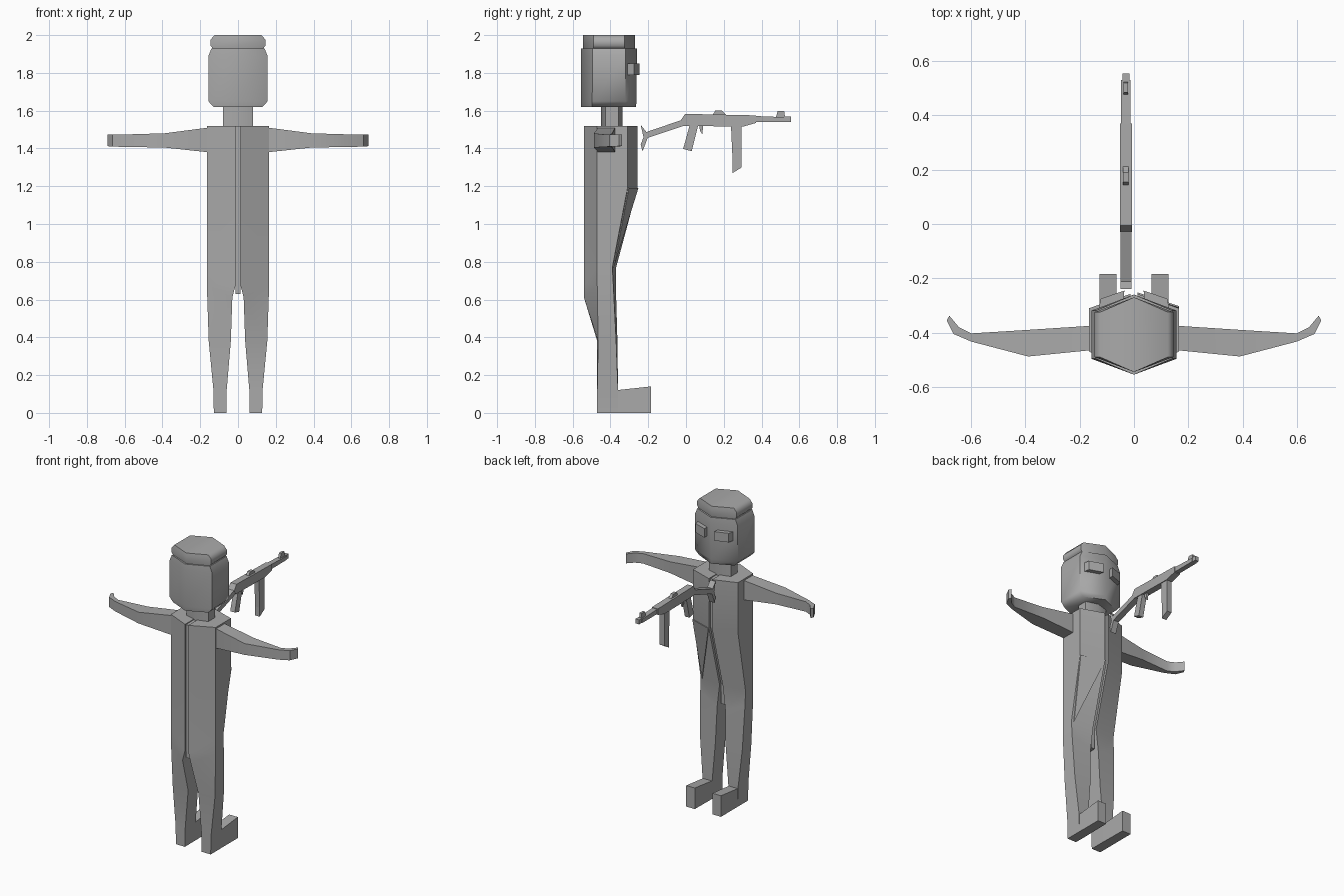
import bpy, bmesh, math

grey = bpy.data.materials.new("plain_grey")
grey.diffuse_color = (0.4, 0.4, 0.4, 1)


def loft(name, rings, mirror=False, smooth=None):
    """Skin a list of equal-length point rings and cap both ends."""
    bm = bmesh.new()
    rows = [[bm.verts.new(p) for p in ring] for ring in rings]
    n = len(rows[0])
    for a, b in zip(rows, rows[1:]):
        for i in range(n):
            j = (i + 1) % n
            bm.faces.new((a[i], a[j], b[j], b[i]))
    bm.faces.new(rows[0])
    bm.faces.new(rows[-1][::-1])
    if mirror:
        copy = bmesh.ops.duplicate(bm, geom=bm.verts[:] + bm.edges[:] + bm.faces[:])["geom"]
        for v in copy:
            if isinstance(v, bmesh.types.BMVert):
                v.co.x *= -1
    bmesh.ops.recalc_face_normals(bm, faces=bm.faces[:])
    mesh = bpy.data.meshes.new(name)
    bm.to_mesh(mesh)
    bm.free()
    mesh.materials.append(grey)
    ob = bpy.data.objects.new(name, mesh)
    bpy.context.collection.objects.link(ob)
    if smooth:
        bpy.ops.object.select_all(action='DESELECT')
        ob.select_set(True)
        bpy.context.view_layer.objects.active = ob
        bpy.ops.object.shade_smooth_by_angle(angle=math.radians(smooth))
    return ob


def side_plate(name, profile, x0, x1):
    """Extrude a (y, z) outline across x."""
    return loft(name, [[(x, y, z) for y, z in profile] for x in (x0, x1)])


def hexagon(w, back, front, z_side, z_mid):
    """Hexagon with points at the back and front, its sides at their own height."""
    c, h = (back + front) / 2, (front - back) * 0.3
    return [(0, back, z_mid), (w, c - h, z_side), (w, c + h, z_side),
            (0, front, z_mid), (-w, c + h, z_side), (-w, c - h, z_side)]


# Torso and legs: one half, mirrored with a narrow centre seam
loft("torso_and_legs", [
    [(0.012, -0.54, 1.52), (0.165, -0.47, 1.52), (0.165, -0.31, 1.52), (0.012, -0.257, 1.52)],
    [(0.012, -0.54, 1.19), (0.165, -0.47, 1.19), (0.165, -0.31, 1.19), (0.012, -0.257, 1.19)],
    [(0.012, -0.54, 0.68), (0.165, -0.47, 0.77), (0.165, -0.39, 0.77), (0.012, -0.37, 0.77)],
    [(0.03, -0.54, 0.61), (0.165, -0.47, 0.68), (0.165, -0.385, 0.68), (0.03, -0.37, 0.62)],
    [(0.038, -0.47, 0.38), (0.155, -0.465, 0.38), (0.155, -0.37, 0.38), (0.038, -0.363, 0.38)],
    [(0.06, -0.47, 0.12), (0.13, -0.47, 0.12), (0.13, -0.36, 0.12), (0.06, -0.36, 0.12)],
    [(0.062, -0.47, 0.0), (0.128, -0.47, 0.0), (0.128, -0.36, 0.0), (0.062, -0.36, 0.0)],
], mirror=True, smooth=55)

# Filling behind the seam
side_plate("seam_strip", [(-0.53, 1.515), (-0.275, 1.515), (-0.275, 1.19), (-0.385, 0.77),
                          (-0.385, 0.64), (-0.53, 0.63)], -0.013, 0.013)

# Loose triangular flap on one side of the jacket
loft("jacket_flap", [
    [(0.165, -0.308, 1.19), (0.012, -0.257, 1.19), (0.15, -0.387, 0.77)],
    [(0.165, -0.302, 1.19), (0.012, -0.252, 1.19), (0.15, -0.382, 0.77)],
])

# Feet
loft("feet", [
    [(0.062, -0.37, 0), (0.128, -0.37, 0), (0.128, -0.37, 0.12), (0.062, -0.37, 0.12)],
    [(0.065, -0.185, 0), (0.128, -0.185, 0), (0.128, -0.185, 0.14), (0.065, -0.185, 0.14)],
], mirror=True)

# Arms: x, back y, front y, bottom z, top z at each station
arm = [(0.16, -0.465, -0.375, 0, 1.38, 1.51), (0.39, -0.488, -0.39, 0, 1.405, 1.48),
       (0.60, -0.433, -0.403, 0, 1.408, 1.474), (0.665, -0.405, -0.38, -0.02, 1.41, 1.474),
       (0.69, -0.355, -0.338, -0.01, 1.412, 1.474)]
loft("arms", [[(x, b, z0), (x + dx, f, z0), (x + dx, f, z1), (x, b, z1)]
              for x, b, f, dx, z0, z1 in arm], mirror=True, smooth=40)

# Neck
loft("neck", [hexagon(0.08, -0.45, -0.335, z, z) for z in (1.50, 1.64)], smooth=65)

# Head and cap
loft("head", [hexagon(0.13, -0.555, -0.265, 1.62, 1.62), hexagon(0.157, -0.555, -0.262, 1.65, 1.65),
              hexagon(0.157, -0.555, -0.26, 1.89, 1.89), hexagon(0.14, -0.555, -0.26, 1.93, 1.93)],
     smooth=65)
loft("cap", [hexagon(0.13, -0.545, -0.27, 1.925, 1.925), hexagon(0.146, -0.545, -0.27, 1.945, 1.945),
             hexagon(0.146, -0.545, -0.27, 1.975, 1.975), hexagon(0.125, -0.545, -0.27, 2.0, 2.0)],
     smooth=65)

# Goggle lenses, angled along the face
lens = [(0.035, -0.245), (0.122, -0.275), (0.13, -0.31), (0.04, -0.28)]
loft("goggles", [[(x, y, z) for x, y in lens] for z in (1.79, 1.85)], mirror=True)

# Gun, built from side outlines
side_plate("gun_butt", [(-0.24, 1.525), (-0.212, 1.49), (-0.203, 1.455), (-0.23, 1.385),
                        (-0.24, 1.42), (-0.225, 1.46)], -0.05, -0.01)
side_plate("gun_stock_strut", [(-0.215, 1.485), (-0.025, 1.55), (-0.01, 1.52), (-0.205, 1.455)],
           -0.05, -0.01)
side_plate("gun_receiver", [(-0.03, 1.545), (-0.005, 1.583), (0.37, 1.575), (0.37, 1.535),
                            (0.30, 1.515), (-0.01, 1.52)], -0.052, -0.008)
side_plate("gun_barrel", [(0.36, 1.572), (0.53, 1.565), (0.53, 1.54), (0.36, 1.54)],
           -0.047, -0.013)
side_plate("gun_muzzle", [(0.52, 1.57), (0.555, 1.57), (0.555, 1.54), (0.52, 1.54)],
           -0.043, -0.017)
side_plate("gun_front_sight", [(0.475, 1.56), (0.485, 1.598), (0.52, 1.598), (0.525, 1.56)],
           -0.038, -0.022)
side_plate("gun_rear_sight", [(0.14, 1.575), (0.155, 1.6), (0.19, 1.6), (0.215, 1.575)],
           -0.04, -0.02)
side_plate("gun_grip", [(0.02, 1.525), (0.065, 1.525), (0.03, 1.385), (-0.015, 1.398)],
           -0.047, -0.013)
side_plate("gun_trigger", [(0.07, 1.525), (0.092, 1.525), (0.086, 1.475), (0.074, 1.495)],
           -0.037, -0.023)
side_plate("gun_magazine", [(0.238, 1.525), (0.295, 1.525), (0.295, 1.30), (0.247, 1.27),
                            (0.247, 1.33)], -0.047, -0.013)
